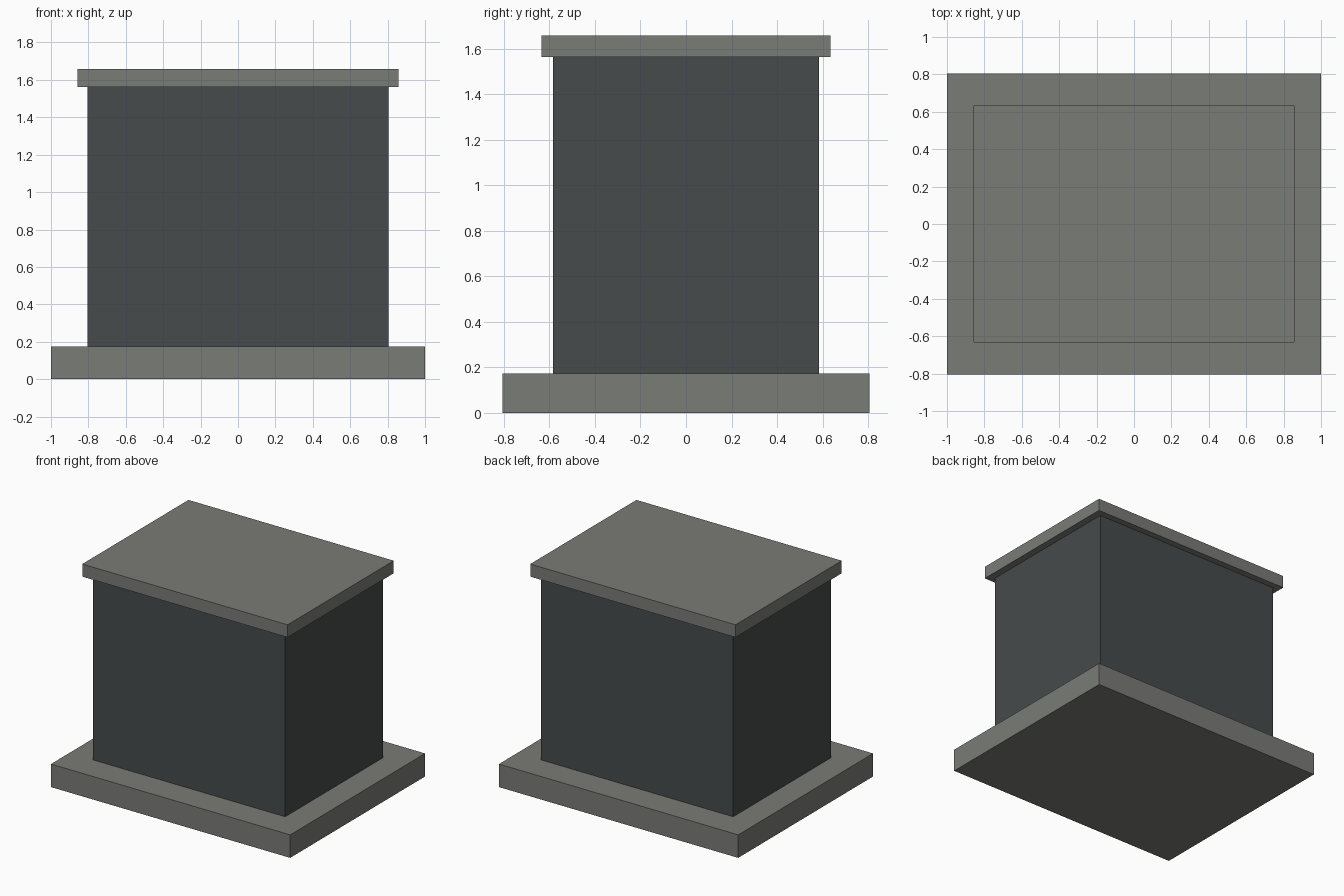
import bpy

if "Cube" in bpy.data.objects:
    bpy.data.objects.remove(bpy.data.objects["Cube"])


def material(name, rgb):
    m = bpy.data.materials.new(name)
    m.diffuse_color = (*rgb, 1.0)
    m.use_nodes = True
    m.node_tree.nodes["Principled BSDF"].inputs["Base Color"].default_value = m.diffuse_color
    return m


def box(name, half_x, half_y, z0, z1, mat):
    bpy.ops.mesh.primitive_cube_add(size=1, location=(0, 0, 0))
    ob = bpy.context.object
    ob.name = name
    for v in ob.data.vertices:
        v.co = (v.co.x * 2 * half_x, v.co.y * 2 * half_y,
                z0 if v.co.z < 0 else z1)
    ob.data.materials.append(mat)
    return ob


stone = material("light_grey_concrete", (0.195, 0.20, 0.184))
metal = material("dark_slate", (0.062, 0.070, 0.070))

# Ground slab, main block and overhanging lid
box("base_slab", 1.0, 0.805, 0.0, 0.174, stone)
box("body", 0.804, 0.585, 0.174, 1.563, metal)
box("lid", 0.858, 0.634, 1.563, 1.658, stone)
